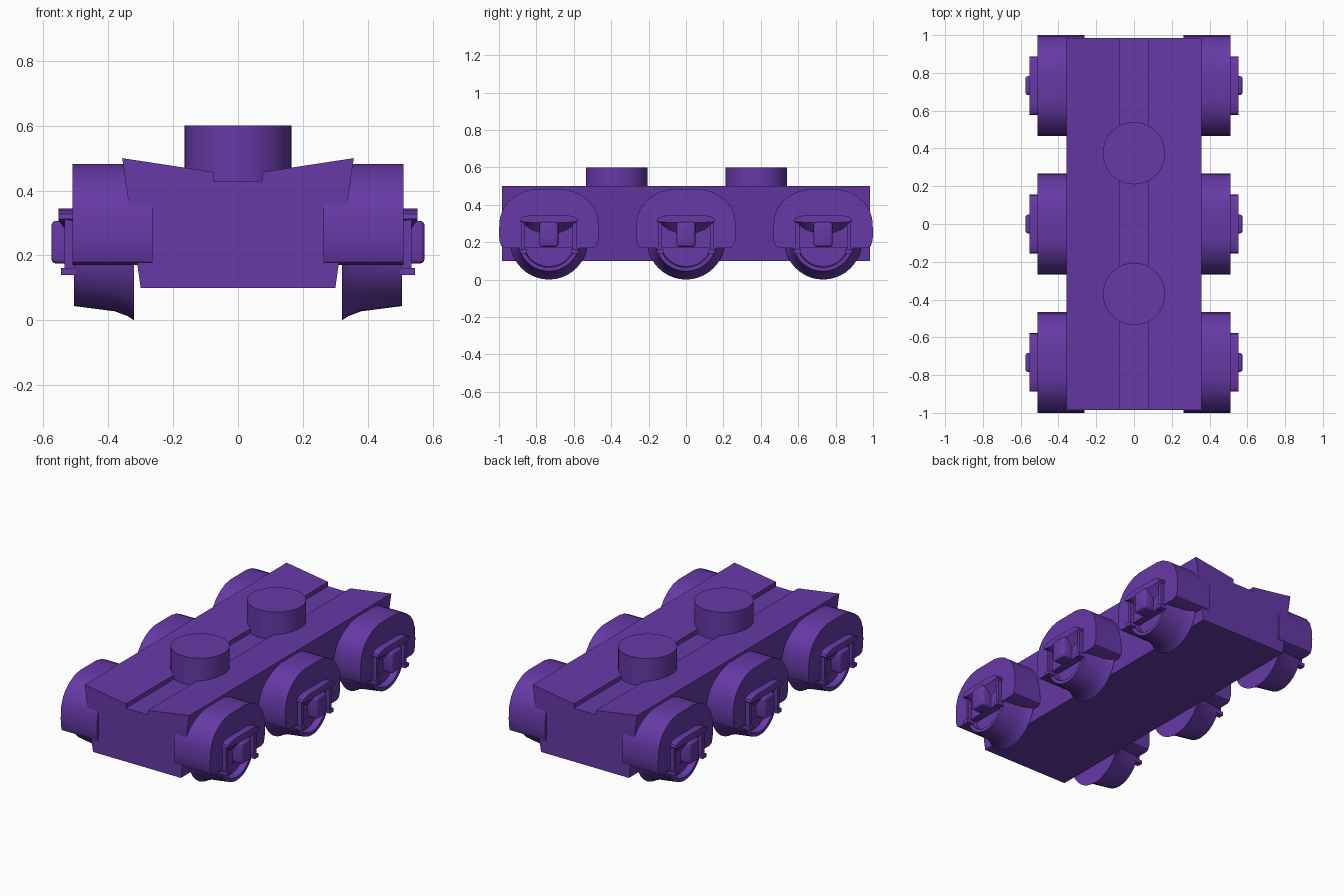
import bpy, bmesh, math
from mathutils import Vector

if "Cube" in bpy.data.objects:
    bpy.data.objects.remove(bpy.data.objects["Cube"])

purple = bpy.data.materials.new("purple")
purple.diffuse_color = (0.133, 0.041, 0.381, 1)
purple.use_nodes = True
purple.node_tree.nodes["Principled BSDF"].inputs["Base Color"].default_value = purple.diffuse_color


def finish(name, bm, angle=30):
    bmesh.ops.recalc_face_normals(bm, faces=bm.faces[:])
    me = bpy.data.meshes.new(name)
    bm.to_mesh(me)
    bm.free()
    me.materials.append(purple)
    ob = bpy.data.objects.new(name, me)
    bpy.context.collection.objects.link(ob)
    bpy.ops.object.select_all(action='DESELECT')
    ob.select_set(True)
    bpy.context.view_layer.objects.active = ob
    bpy.ops.object.shade_smooth_by_angle(angle=math.radians(angle))
    return ob


def loft(name, rings, caps=True, angle=30):
    """Skin a list of equal-length 3D rings."""
    bm = bmesh.new()
    vs = [[bm.verts.new(p) for p in r] for r in rings]
    n = len(vs[0])
    for a, b in zip(vs, vs[1:]):
        for i in range(n):
            j = (i + 1) % n
            bm.faces.new((a[i], a[j], b[j], b[i]))
    if caps:
        bm.faces.new(vs[0])
        bm.faces.new(vs[-1])
    return finish(name, bm, angle)


def box(name, lo, hi, bevel=0):
    bm = bmesh.new()
    bmesh.ops.create_cube(bm, size=1)
    lo, hi = Vector(lo), Vector(hi)
    for v in bm.verts:
        v.co = Vector([(lo[i] + hi[i]) / 2 + v.co[i] * abs(hi[i] - lo[i]) for i in range(3)])
    if bevel:
        bmesh.ops.bevel(bm, geom=bm.edges[:], offset=bevel, segments=3,
                        profile=0.5, affect='EDGES')
    return finish(name, bm)


def mirrored(half):
    """Close a right-half outline by mirroring it."""
    return half + [(-a, b) for a, b in reversed(half)]


# Chassis block: flared sides, sloping top with a groove
section = mirrored([(0.30, 0.10), (0.357, 0.50), (0.075, 0.457), (0.075, 0.43)])
loft("chassis", [[(x, y, z) for x, z in section] for y in (-0.985, 0.985)])

# Two round pegs on top
for k, y0 in enumerate((-0.37, 0.375)):
    circle = [(0.165 * math.cos(t * math.tau / 40), y0 + 0.165 * math.sin(t * math.tau / 40))
              for t in range(40)]
    loft(f"top_peg_{k}", [[(x, y, z) for x, y in circle] for z in (0.42, 0.60)])

# Outlines in the side plane (y, z)
housing = mirrored([(0.235, 0.17), (0.255, 0.18), (0.265, 0.21), (0.267, 0.26), (0.262, 0.33),
                    (0.245, 0.38), (0.215, 0.42), (0.175, 0.45), (0.13, 0.472), (0.08, 0.482)])
hood_top = [(0.155, 0.313), (0.15, 0.328), (0.13, 0.338), (0.09, 0.345)]
hood_outer = mirrored([(0.04, 0.305), (0.10, 0.306), (0.14, 0.309)] + hood_top)
hood_inner = mirrored([(0.04, 0.24), (0.09, 0.26), (0.13, 0.29)] + hood_top)
# Wheel profile as (distance from middle, radius)
wheel = [(0.32, 0.02), (0.32, 0.208), (0.34, 0.195), (0.38, 0.18), (0.505, 0.164),
         (0.505, 0.143), (0.465, 0.138), (0.465, 0.02)]

for s in (-1, 1):
    for k, y0 in enumerate((-0.733, 0, 0.733)):
        tag = f"{'left' if s < 0 else 'right'}_{k}"
        # Rounded wheel housing
        loft("wheel_housing_" + tag,
             [[(s * x, y0 + y, z) for y, z in housing] for x in (0.263, 0.51)])
        # Flanged wheel with dished face
        loft("wheel_" + tag,
             [[(s * x, y0 + r * math.cos(t * math.tau / 40), 0.208 + r * math.sin(t * math.tau / 40))
               for t in range(40)] for x, r in wheel])
        # Hood, axle box and its two guide posts
        loft("hood_" + tag, [[(s * x, y0 + y, z) for y, z in ring]
                             for x, ring in ((0.505, hood_inner), (0.553, hood_outer))])
        box("axle_box_" + tag, (s * 0.495, y0 - 0.05, 0.175), (s * 0.575, y0 + 0.05, 0.307), 0.014)
        for d in (-1, 1):
            yc = y0 + d * 0.137
            box("guide_post_" + tag, (s * 0.505, yc - 0.01, 0.155), (s * 0.535, yc + 0.01, 0.325))
            box("post_foot_" + tag, (s * 0.50, yc - 0.018, 0.14), (s * 0.545, yc + 0.018, 0.162))
